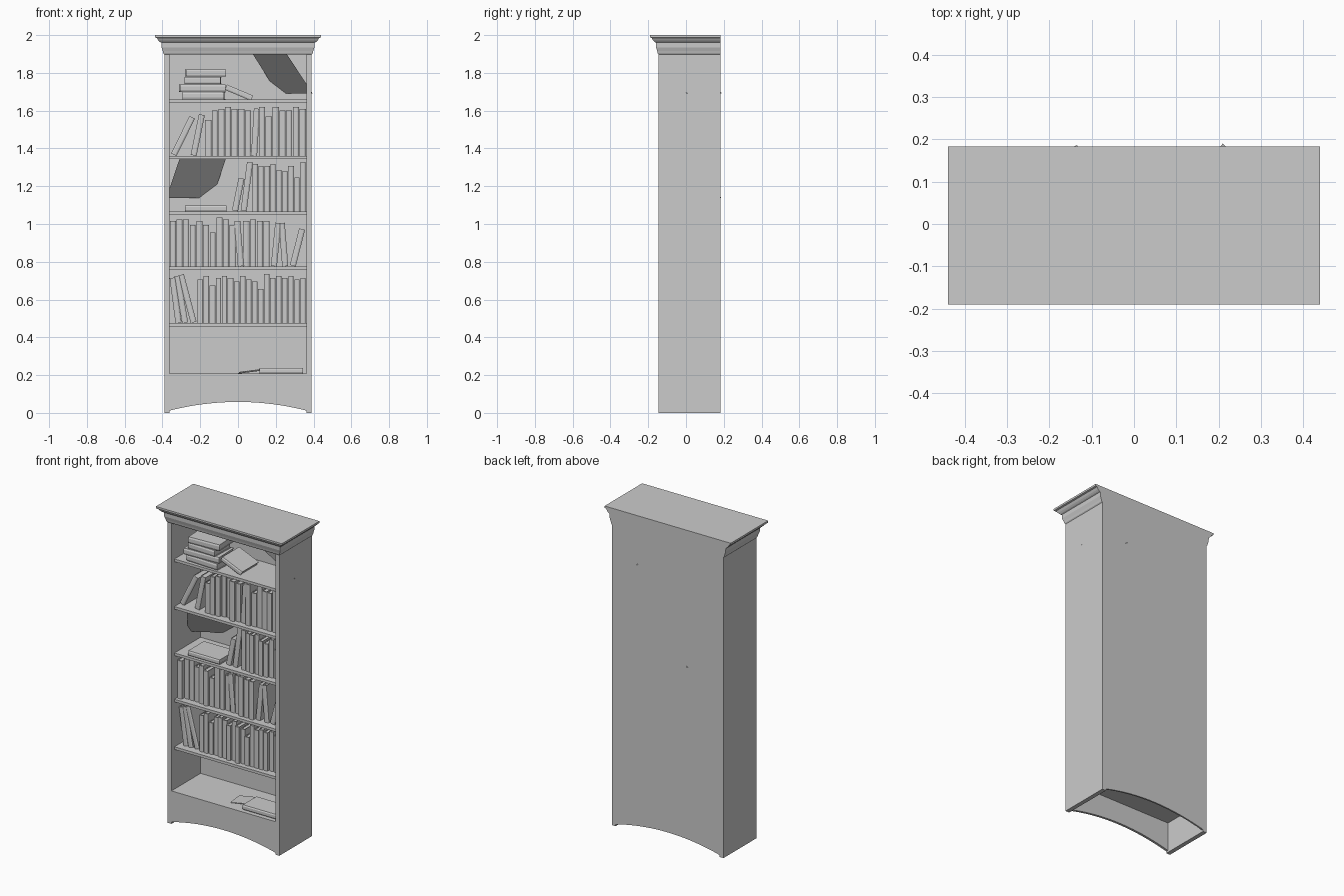
import bpy, bmesh, math, random
from mathutils import Matrix, Vector

random.seed(4)
if "Cube" in bpy.data.objects:
    bpy.data.objects.remove(bpy.data.objects["Cube"])

GREY = (0.6, 0.6, 0.6, 1)
material = bpy.data.materials.new("plain grey")
material.use_nodes = True
material.diffuse_color = GREY
material.node_tree.nodes["Principled BSDF"].inputs["Base Color"].default_value = GREY

# Overall sizes
HALF, INNER = 0.39, 0.363
FRONT, BACK, LINING = -0.145, 0.183, 0.145
CEILING, FLOOR = 1.897, 0.208
SHELVES = [0.475, 0.775, 1.067, 1.36, 1.66]


def finish(name, bm):
    bmesh.ops.recalc_face_normals(bm, faces=bm.faces)
    mesh = bpy.data.meshes.new(name)
    bm.to_mesh(mesh)
    bm.free()
    mesh.materials.append(material)
    obj = bpy.data.objects.new(name, mesh)
    bpy.context.scene.collection.objects.link(obj)
    return obj


def add_prism(bm, points, direction):
    """Extrude a closed outline along a vector."""
    face = bm.faces.new([bm.verts.new(p) for p in points])
    top = bmesh.ops.extrude_face_region(bm, geom=[face])["geom"]
    verts = [v for v in top if isinstance(v, bmesh.types.BMVert)]
    bmesh.ops.translate(bm, verts=verts, vec=direction)


def add_box(bm, low, high):
    (x, y, z), (u, v, w) = low, high
    add_prism(bm, [(x, y, z), (u, y, z), (u, v, z), (x, v, z)], (0, 0, w - z))


def box(name, low, high):
    bm = bmesh.new()
    add_box(bm, low, high)
    return finish(name, bm)


def sheet(name, corners):
    bm = bmesh.new()
    bm.faces.new([bm.verts.new(c) for c in corners])
    return finish(name, bm)


# Carcass: sides, lining, floor and shelves
for side, sign in (("left", 1), ("right", -1)):
    xs = sorted((sign * INNER, sign * HALF))
    box(side + "_side", (xs[0], FRONT, 0), (xs[1], BACK, CEILING))
box("back_lining", (-INNER, LINING, FLOOR - 0.015), (INNER, BACK - 0.01, CEILING))
box("floor_board", (-INNER, FRONT + 0.015, FLOOR - 0.015), (INNER, LINING, FLOOR))
for i, z in enumerate(SHELVES):
    box(f"shelf_{i + 1}", (-INNER, FRONT + 0.03, z - 0.017), (INNER, LINING, z))


# Arched front apron and back panel
def arched_panel(name, y, thickness, top):
    count = 20
    points = [(INNER, y, top), (-INNER, y, top)]
    for i in range(count + 1):
        s = 2 * i / count - 1
        points.append((s * INNER, y, 0.012 + 0.046 * (1 - s * s)))
    bm = bmesh.new()
    add_prism(bm, points, (0, thickness, 0))
    finish(name, bm)


arched_panel("front_apron", FRONT, 0.015, FLOOR)
arched_panel("back_panel", BACK - 0.01, 0.01, CEILING)


# Cornice: moulding profile stepped out on the front and both sides
def cornice(profile):
    bm = bmesh.new()
    rings = []
    for out, z in profile:
        x, y = HALF + out, FRONT - out * 0.92
        rings.append([bm.verts.new(p) for p in
                      ((-x, y, z), (x, y, z), (x, BACK, z), (-x, BACK, z))])
    for a, b in zip(rings, rings[1:]):
        for i in range(4):
            j = (i + 1) % 4
            bm.faces.new((a[i], a[j], b[j], b[i]))
    bm.faces.new(rings[0])
    bm.faces.new(rings[-1])
    finish("cornice", bm)


cornice([(0, CEILING), (0.005, 1.903), (0.008, 1.915), (0.015, 1.935), (0.016, 1.96),
         (0.024, 1.964), (0.032, 1.972), (0.04, 1.985), (0.05, 1.988), (0.05, 2)])


# Books: a wrapped cover around a slightly smaller page block
def book(name, thick, depth, height, centre, tilt=0, yaw=0):
    t, d, h = thick / 2, depth / 2, height / 2
    c = min(0.003, t / 3)
    cover = [(-t, d), (-t, 0.004 - d), (-t * 0.5, -d), (t * 0.5, -d), (t, 0.004 - d), (t, d),
             (t - c, d), (t - c, 0.008 - d), (c - t, 0.008 - d), (c - t, d)]
    bm = bmesh.new()
    add_prism(bm, [(x, y, -h) for x, y in cover], (0, 0, height))
    add_box(bm, (c - t, 0.008 - d, 0.004 - h), (t - c, d - 0.004, h - 0.004))
    turn = Matrix.Rotation(yaw, 4, "Z") @ Matrix.Rotation(tilt, 4, "Y")
    bm.transform(Matrix.Translation(centre) @ turn)
    return finish(name, bm)


def lean(name, shelf, x, height, angle, thick=0.032):
    z = SHELVES[shelf] + thick / 2 * math.sin(abs(angle))
    centre = Vector((x, 0, z)) + Vector((math.sin(angle), 0, math.cos(angle))) * height / 2
    book(name, thick, 0.15, height, centre, angle)


def flat(name, x, y, z, length, thick, depth=0.16, tilt=0, yaw=0):
    book(name, thick, depth, length, (x, y, z + thick / 2), math.pi / 2 + tilt, yaw)


def row(shelf, start, end, heights):
    """Upright books side by side; heights are in hundredths."""
    step = (end - start) / len(heights)
    for i, h in enumerate(heights):
        depth = random.uniform(0.14, 0.17)
        height = h / 100
        centre = (start + step * (i + 0.5), random.uniform(-0.012, 0.008),
                  SHELVES[shelf] + height / 2)
        book(f"upright_book_{shelf + 1}_{i + 1}", step * random.uniform(0.86, 0.96),
             depth, height, centre)


row(0, -0.215, 0.36, [23, 25, 20, 24, 25, 24, 22, 25, 23, 22, 18, 26, 24, 25, 24, 25, 23, 24])
row(1, -0.363, -0.01, [24, 25, 25, 22, 24, 22, 18, 26, 25, 22])
row(1, 0.025, 0.17, [24, 25, 24, 24])
row(2, 0.075, 0.36, [25, 24, 24, 25, 22, 21, 24, 18, 26])
row(3, -0.175, 0.07, [19, 24, 25, 26, 25, 25, 24])
row(3, 0.11, 0.36, [26, 21, 26, 24, 24, 26, 25])

# Leaning books: shelf, x of the foot, height, angle
for i, args in enumerate([
        (0, -0.315, 0.24, -0.13), (0, -0.28, 0.25, -0.17), (0, -0.235, 0.26, -0.26),
        (1, 0.015, 0.24, -0.08), (1, 0.19, 0.23, 0.1), (1, 0.25, 0.23, -0.08),
        (1, 0.29, 0.2, 0.25), (2, -0.016, 0.175, 0.2), (2, 0.03, 0.26, 0.13),
        (3, -0.34, 0.22, 0.46), (3, -0.235, 0.22, 0.2), (3, 0.085, 0.25, 0.06)]):
    lean(f"leaning_book_{i + 1}", *args)

# Lying books: stack on the top shelf, one sliding off it, and loose ones
z = SHELVES[4]
for i, (x, length) in enumerate([(-0.18, 0.22), (-0.19, 0.24), (-0.185, 0.19), (-0.173, 0.21)]):
    flat(f"stacked_book_{i + 1}", x, -0.02, z, length, 0.039, yaw=random.uniform(-0.05, 0.05))
    z += 0.04
flat("sliding_book", 0.005, 0.01, SHELVES[4] + 0.02, 0.15, 0.03, 0.17, tilt=0.4)
flat("loose_book", -0.17, -0.02, SHELVES[2], 0.22, 0.03)
flat("floor_book", 0.23, -0.05, FLOOR, 0.23, 0.03, 0.14)
flat("propped_booklet", 0.07, -0.03, FLOOR + 0.009, 0.13, 0.008, 0.1, tilt=-0.13, yaw=0.1)

# Loose papers on the floor board
for i in range(7):
    centre = Vector((-0.29 + 0.06 * i, random.uniform(-0.06, 0.07), FLOOR + 0.001 + i * 0.0004))
    spin = Matrix.Rotation(random.uniform(-1, 1), 3, "Z")
    sheet(f"paper_{i + 1}", [centre + spin @ Vector((a * 0.045, b * 0.06, 0))
                             for a, b in ((-1, -1), (1, -1), (1, 1), (-1, 1))])

# Cobweb sheets hung across the inner corners
sheet("upper_cobweb", [(0.21, 0.19, 1.69), (0.396, 0.004, 1.69),
                       (0.26, -0.13, CEILING), (0.08, 0.05, CEILING)])
sheet("lower_cobweb", [(-0.135, 0.187, 1.137), (-0.38, 0.045, 1.137),
                       (-0.31, -0.07, 1.343), (-0.065, 0.07, 1.343)])
